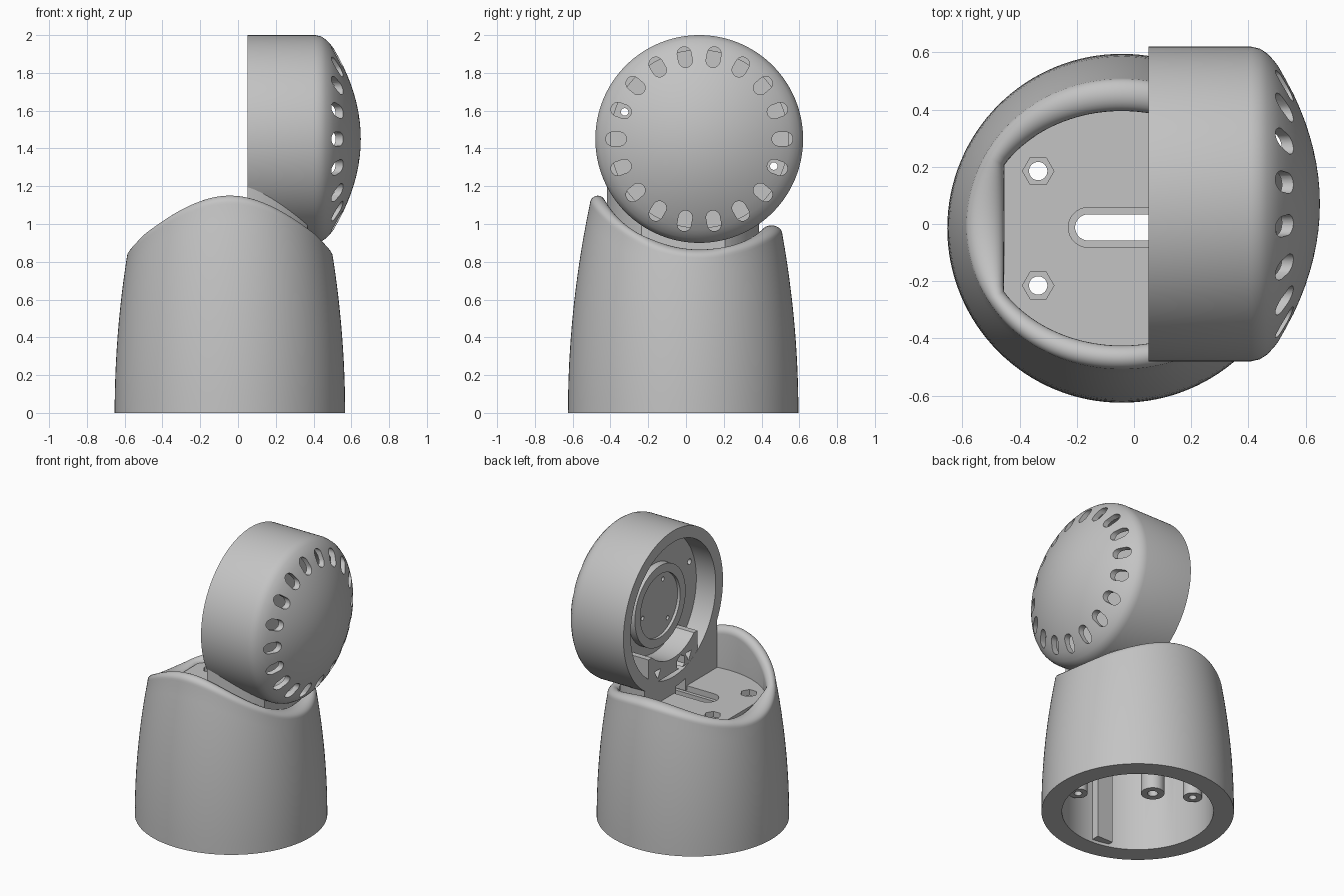
import bpy, bmesh, math
from math import pi, sin, cos, sqrt
from mathutils import Matrix, Vector

if "Cube" in bpy.data.objects:
    bpy.data.objects.remove(bpy.data.objects["Cube"])

grey = bpy.data.materials.new("plain_grey")
grey.use_nodes = True
COLOUR = (0.55, 0.55, 0.55, 1)
grey.diffuse_color = COLOUR
grey.node_tree.nodes["Principled BSDF"].inputs["Base Color"].default_value = COLOUR

BASE = Vector((-0.043, -0.015, 0))
HEAD = Vector((0, 0.07, 1.45))
TO_BASE = Matrix.Translation(BASE)
Z_TO_X = Matrix.Rotation(pi / 2, 4, 'Y')
TO_HEAD = Matrix.Translation(HEAD) @ Z_TO_X
FLOOR = 0.86


def finish(name, bm):
    bmesh.ops.remove_doubles(bm, verts=bm.verts, dist=1e-5)
    bmesh.ops.recalc_face_normals(bm, faces=bm.faces)
    mesh = bpy.data.meshes.new(name)
    bm.to_mesh(mesh)
    bm.free()
    mesh.materials.append(grey)
    obj = bpy.data.objects.new(name, mesh)
    bpy.context.collection.objects.link(obj)
    return obj


def revolve(name, profile, matrix, steps=96, loop=False):
    """Sweep profile(angle) -> [(radius, height)] around local z."""
    bm = bmesh.new()
    rows = []
    for i in range(steps):
        a = 2 * pi * i / steps
        rows.append([bm.verts.new(matrix @ Vector((r * cos(a), r * sin(a), h)))
                     for r, h in profile(a)])
    count = len(rows[0])
    for i, row in enumerate(rows):
        nxt = rows[(i + 1) % steps]
        for j in range(count if loop else count - 1):
            k = (j + 1) % count
            bm.faces.new((row[j], nxt[j], nxt[k], row[k]))
    return finish(name, bm)


def prism(name, points, low, high, matrices):
    """Extrude a flat outline along local z, once per matrix."""
    bm = bmesh.new()
    for m in matrices:
        bottom = [bm.verts.new(m @ Vector((x, y, low))) for x, y in points]
        top = [bm.verts.new(m @ Vector((x, y, high))) for x, y in points]
        bm.faces.new(bottom)
        bm.faces.new(top)
        for i in range(len(points)):
            j = (i + 1) % len(points)
            bm.faces.new((bottom[i], bottom[j], top[j], top[i]))
    return finish(name, bm)


def circle(r, n=32):
    return [(r * cos(2 * pi * i / n), r * sin(2 * pi * i / n)) for i in range(n)]


def capsule(half, r, n=24):
    return [(x + (half if i < n / 2 else -half), y) for i, (x, y) in
            enumerate((r * sin(2 * pi * (i + .5) / n), r * cos(2 * pi * (i + .5) / n))
                      for i in range(n))]


def rect(x0, x1, y0, y1):
    return [(x0, y0), (x1, y0), (x1, y1), (x0, y1)]


def at(x, y, z=0):
    return Matrix.Translation((x, y, z))


def cut(obj, cutter):
    mod = obj.modifiers.new("cut", 'BOOLEAN')
    mod.operation, mod.object, mod.solver = 'DIFFERENCE', cutter, 'EXACT'
    bpy.context.view_layer.objects.active = obj
    bpy.ops.object.modifier_apply(modifier=mod.name)
    bpy.data.objects.remove(cutter)


# Base shell: tapering wall with a rounded, saddle-shaped rim
def outer(z):
    return 0.61 - 0.095 * z * z


def inner(a):
    """Oval opening with flat ends at +-x."""
    oval = 1 / sqrt((cos(a) / 0.49) ** 2 + (sin(a) / 0.41) ** 2)
    return min(oval, 0.412 / max(abs(cos(a)), 0.1))


def base_profile(a):
    top = 1.0
    for _ in range(8):
        dy = BASE.y + (outer(top) - 0.067) * sin(a) - HEAD.y
        top = HEAD.z - sqrt(0.585 ** 2 - dy * dy)
    lip = 0.045
    z = top - lip
    wall = [(outer(z * i / 12), z * i / 12) for i in range(13)]
    mid, half = (outer(z) + inner(a)) / 2, (outer(z) - inner(a)) / 2
    rim = [(mid + half * cos(pi * i / 12), z + lip * sin(pi * i / 12)) for i in range(1, 12)]
    return wall + rim + [(inner(a), z), (inner(a), 0.75), (0.48, 0.7), (0.48, 0)]


revolve("base_shell", base_profile, TO_BASE, 128, loop=True)

# Floor plate with a countersunk slot and hexagonal nut pockets
angles = [2 * pi * i / 128 for i in range(128)]
insert = [(inner(a) * cos(a), inner(a) * sin(a)) for a in angles]
floor = prism("floor_plate", insert, FLOOR - 0.1, FLOOR, [TO_BASE])
nuts = [at(-0.335, BASE.y + s * 0.2) for s in (1, -1)]
slot = [at(0.06, BASE.y + 0.003)]
cut(floor, prism("slot_recess", capsule(0.22, 0.07), FLOOR - 0.04, 1, slot))
cut(floor, prism("slot_hole", capsule(0.22, 0.046), 0.5, 1, slot))
cut(floor, prism("nut_pocket", circle(0.055, 6), FLOOR - 0.04, 1, nuts))
cut(floor, prism("nut_hole", circle(0.032), 0.5, 1, nuts))


# Screw columns and rib inside the hollow bottom
def tube(name, r, hole, low, high, x, y):
    ring = [(r, low), (r, high), (hole, high), (hole, low)]
    revolve(name, lambda a: ring, at(x, y), 32, loop=True)


for s in (1, -1):
    tube("nut_column", 0.075, 0.033, 0.33, FLOOR - 0.09, -0.335, BASE.y + s * 0.2)
for degrees in (-66, 54, 174):
    a = math.radians(degrees)
    tube("screw_boss", 0.06, 0.025, 0.24, 0.77, BASE.x + 0.42 * cos(a), BASE.y + 0.42 * sin(a))
prism("inner_rib", rect(-0.19, -0.07, -0.5, -0.44), 0.02, 0.77, [Matrix()])

# Bracket that cradles the head, with a cable groove in its back face
bracket = prism("head_bracket", insert, FLOOR - 0.03, 1.25, [TO_BASE])
cut(bracket, prism("back_trim", rect(-1, 0.051, -1, 1), 0, 2, [Matrix()]))
cut(bracket, prism("head_clearance", circle(0.535, 96), -1, 1, [TO_HEAD]))
cut(bracket, prism("cable_groove", rect(0, 0.2, BASE.y - 0.05, BASE.y + 0.05), 0, 2, [Matrix()]))


# Head housing: hollow drum with a shallow domed face
def dome(x, radii):
    return [(r, x - r * r / 1.6) for r in radii]


rings = [0.48 * i / 10 for i in range(11)]
head_points = dome(0.65, rings) + [(0.503, 0.488), (0.527, 0.465), (0.543, 0.44), (0.55, 0.41),
                                   (0.55, 0.05), (0.47, 0.05), (0.47, 0.46)]
head_points += dome(0.61, [r * 0.92 for r in reversed(rings)])
head = revolve("head_housing", lambda a: head_points, TO_HEAD, 128)
vents = [Matrix.Translation(HEAD) @ Matrix.Rotation(math.radians(10 + 20 * k), 4, 'X')
         @ Z_TO_X @ at(0.44, 0) for k in range(18)]
cut(head, prism("vents", capsule(0.018, 0.037), 0.42, 0.75, vents))

# Driver plate with a raised ring, inside the drum
plate_points = [(0, 0.24), (0.48, 0.24), (0.48, 0.2), (0.28, 0.2), (0.28, 0.15),
                (0.22, 0.15), (0.22, 0.17), (0, 0.17)]
plate = revolve("driver_plate", lambda a: plate_points, TO_HEAD, 96)


def polar(r, degrees):
    a = math.radians(degrees)
    return at(0, r * cos(a), r * sin(a)) @ TO_HEAD


cut(plate, prism("plate_holes", circle(0.02, 16), 0, 0.4, [polar(0.42, d) for d in (160, -20)]))
cut(plate, prism("ring_holes", circle(0.015, 16), 0, 0.21,
                 [polar(0.17, d) for d in (110, 230, 350)]))

# Curved mounting block at the bottom of the drum, with fastener pockets
block = prism("lower_mount", rect(0.25, 0.44, -0.27, 0.27), 0.051, 0.21, [TO_HEAD])
cut(block, prism("round_top", circle(0.34, 96), 0, 0.3, [TO_HEAD]))
cut(block, prism("centre_pocket", circle(0.05, 6), 0, 0.15,
                 [Matrix.Translation((0, BASE.y, 1.05)) @ Z_TO_X]))
cut(block, prism("side_pockets", circle(0.04, 3), 0, 0.12,
                 [Matrix.Translation((0, HEAD.y + s * 0.17, 1.07)) @ Z_TO_X for s in (1, -1)]))

# Smooth curved surfaces, keep crisp edges
bpy.ops.object.select_all(action='DESELECT')
for obj in bpy.context.collection.objects:
    if obj.type == 'MESH' and obj.data.materials and obj.data.materials[0] == grey:
        obj.select_set(True)
        bpy.context.view_layer.objects.active = obj
bpy.ops.object.shade_smooth_by_angle(angle=math.radians(32))
